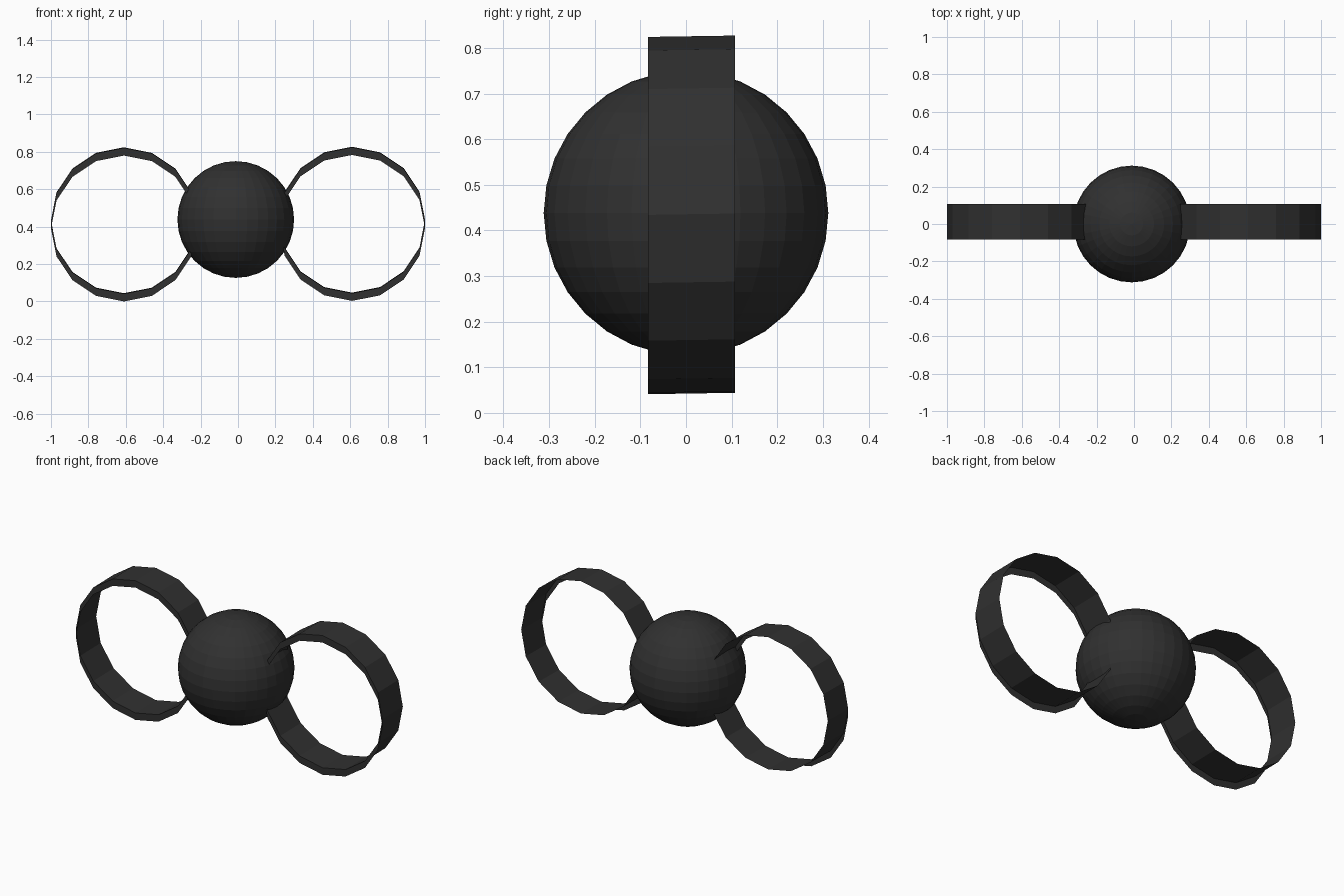
import bpy, bmesh, math

if "Cube" in bpy.data.objects:
    bpy.data.objects.remove(bpy.data.objects["Cube"])

dark = bpy.data.materials.new("dark")
dark.diffuse_color = (0.03, 0.03, 0.03, 1)
dark.use_nodes = True
dark.node_tree.nodes["Principled BSDF"].inputs["Base Color"].default_value = dark.diffuse_color

R, SIDES = 0.39, 16


def finish(name, bm):
    me = bpy.data.meshes.new(name)
    bm.to_mesh(me)
    bm.free()
    me.materials.append(dark)
    ob = bpy.data.objects.new(name, me)
    bpy.context.collection.objects.link(ob)
    return ob


def ring(name, cx, dz):
    """Thin band with a flat lip dropped from its front edge."""
    bm = bmesh.new()
    loops = []
    # back edge, front edge, lip edge: (y, centre z)
    for y, cz in ((0.107, 0.437), (-0.083, 0.434), (-0.083, 0.393)):
        loops.append([bm.verts.new((cx + R * math.cos(2 * math.pi * i / SIDES), y,
                                    cz + dz + R * math.sin(2 * math.pi * i / SIDES)))
                      for i in range(SIDES)])
    for a, b in zip(loops, loops[1:]):
        for i in range(SIDES):
            j = (i + 1) % SIDES
            bm.faces.new((a[i], a[j], b[j], b[i]))
    bm.normal_update()
    # band faces point outward
    bm.faces.ensure_lookup_table()
    f = bm.faces[0]
    if f.normal.x < 0:
        bmesh.ops.reverse_faces(bm, faces=bm.faces[:])
    return finish(name, bm)


# two side rings
ring("left_ring", -0.61, -0.003)
ring("right_ring", 0.61, 0.0)

# central ball
bm = bmesh.new()
bmesh.ops.create_uvsphere(bm, u_segments=32, v_segments=16, radius=0.312)
ball = finish("ball", bm)
ball.location = (-0.012, 0, 0.438)
